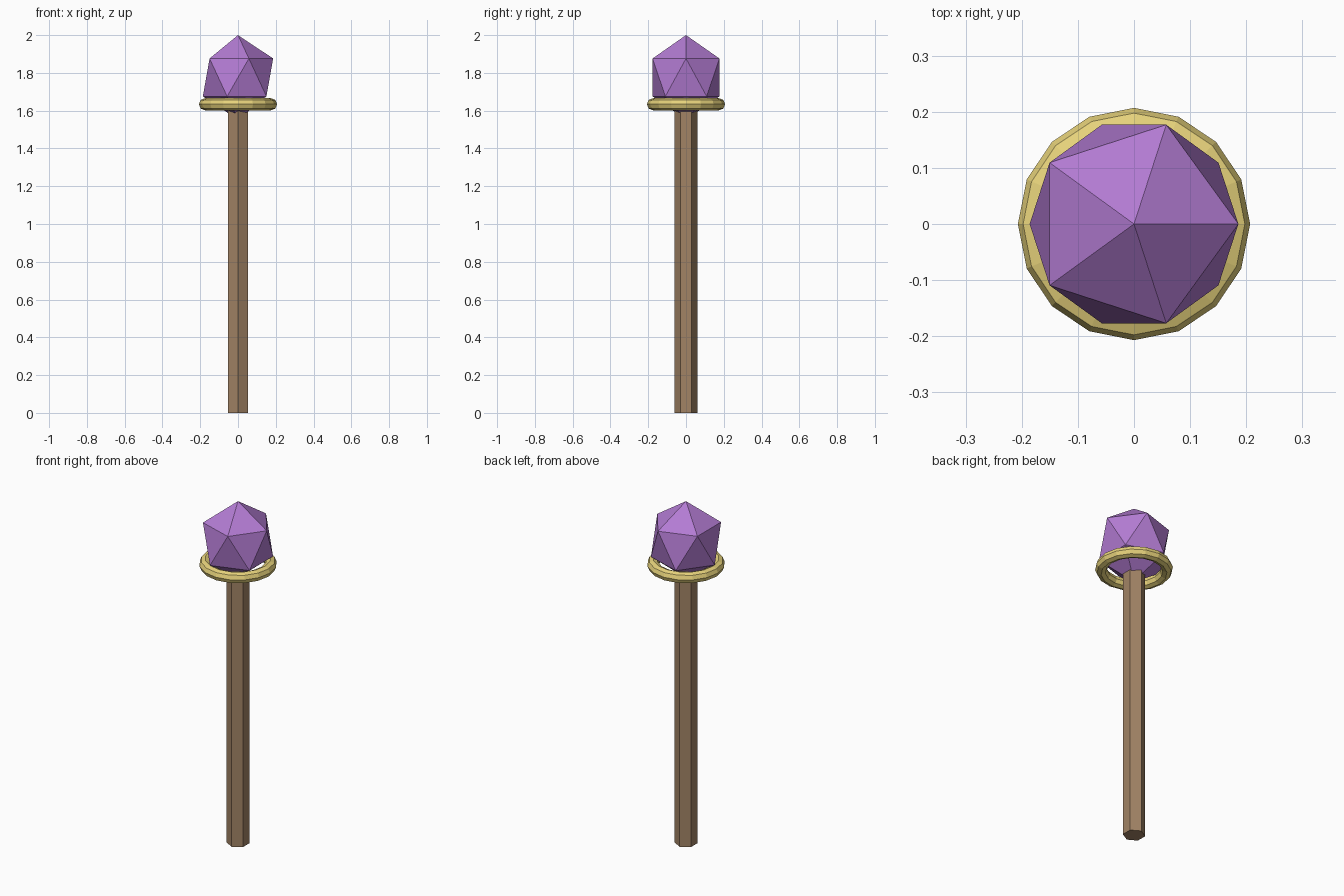
import bpy

if "Cube" in bpy.data.objects:
    bpy.data.objects.remove(bpy.data.objects["Cube"])


def finish(name, color):
    ob = bpy.context.object
    ob.name = name
    mat = bpy.data.materials.new(name + "_colour")
    mat.diffuse_color = (*color, 1)
    mat.use_nodes = True
    mat.node_tree.nodes["Principled BSDF"].inputs["Base Color"].default_value = mat.diffuse_color
    ob.data.materials.append(mat)
    return ob


# Hexagonal wooden shaft
bpy.ops.mesh.primitive_cylinder_add(vertices=6, radius=0.06, depth=1.6, location=(0, 0, 0.8))
finish("shaft", (0.36, 0.23, 0.13))

# Gold ring around the base of the gem
bpy.ops.mesh.primitive_torus_add(major_segments=16, minor_segments=8,
                                 major_radius=0.175, minor_radius=0.032,
                                 location=(0, 0, 1.634))
finish("ring", (0.8, 0.65, 0.2))

# Slightly stretched icosahedral gem
bpy.ops.mesh.primitive_ico_sphere_add(subdivisions=1, radius=1, location=(0, 0, 1.776))
gem = finish("gem", (0.45, 0.2, 0.65))
gem.scale = (0.208, 0.208, 0.224)
